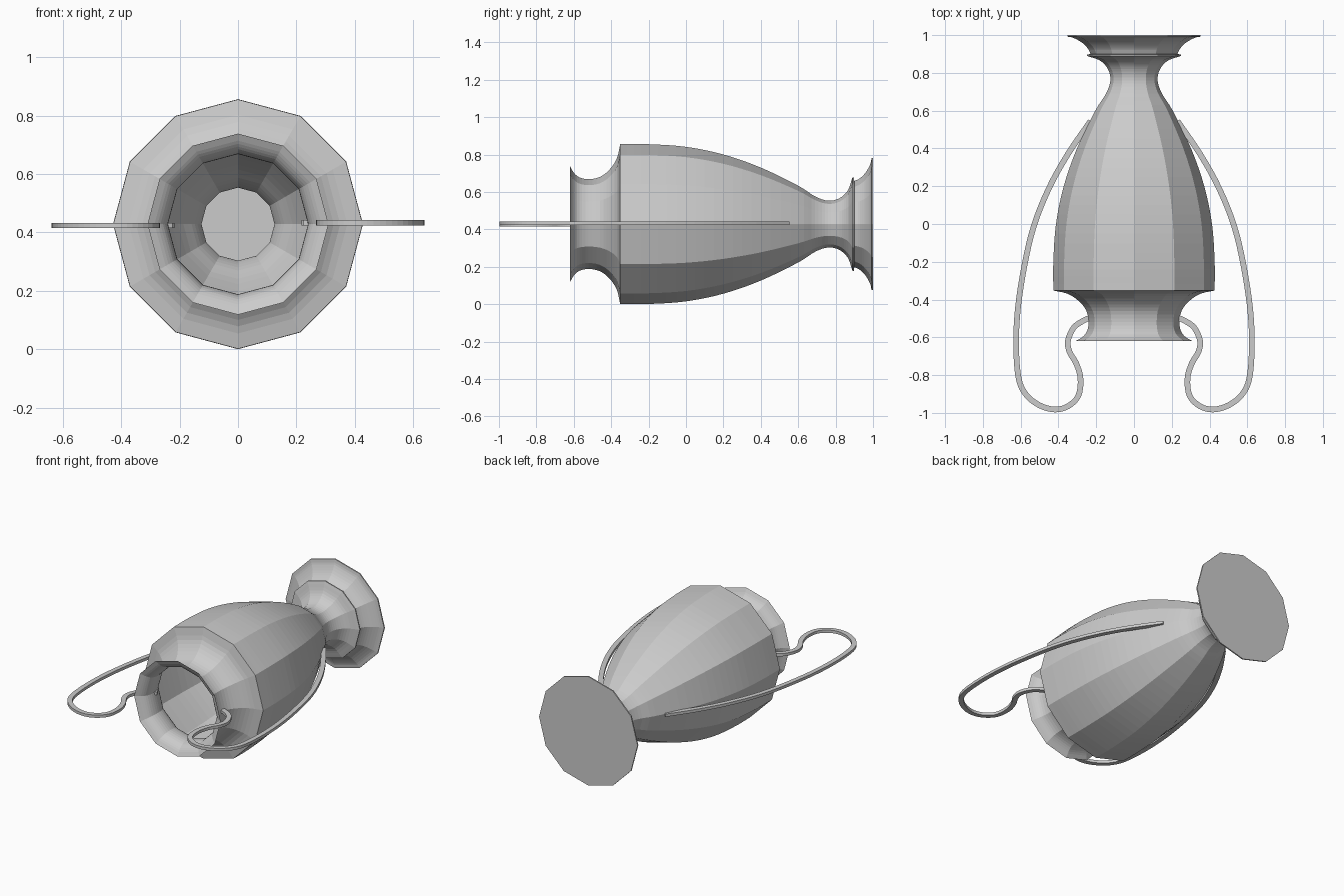
import bpy
import bmesh
import math
from mathutils import Vector

default_cube = bpy.data.objects.get("Cube")
if default_cube:
    bpy.data.objects.remove(default_cube, do_unlink=True)

SIDES = 12
AXIS_HEIGHT = 0.428


def smooth_path(points, steps):
    """Catmull-Rom curve through 2D points, with end points extended."""
    pts = [Vector(p) for p in points]
    pts = [2 * pts[0] - pts[1]] + pts + [2 * pts[-1] - pts[-2]]
    path = []
    for a, b, c, d in zip(pts, pts[1:], pts[2:], pts[3:]):
        for i in range(steps):
            t = i / steps
            path.append(0.5 * (2 * b + (c - a) * t
                               + (2 * a - 5 * b + 4 * c - d) * t ** 2
                               + (3 * b - a - 3 * c + d) * t ** 3))
    path.append(pts[-2])
    return path


def bridge(bm, rings):
    """Join neighbouring vertex rings with quads."""
    for first, second in zip(rings, rings[1:]):
        count = len(first)
        for i in range(count):
            j = (i + 1) % count
            bm.faces.new((first[i], first[j], second[j], second[i]))


def finish(bm, name):
    bmesh.ops.recalc_face_normals(bm, faces=bm.faces)
    mesh = bpy.data.meshes.new(name)
    bm.to_mesh(mesh)
    bm.free()
    obj = bpy.data.objects.new(name, mesh)
    bpy.context.collection.objects.link(obj)
    obj.location.z = AXIS_HEIGHT
    return obj


def lathe(name, profile, close_end=False):
    """Turn a (y, radius) profile around the lengthwise axis."""
    bm = bmesh.new()
    rings = []
    for y, radius in profile:
        angles = [math.tau * i / SIDES for i in range(SIDES)]
        rings.append([bm.verts.new((radius * math.cos(a), y, radius * math.sin(a)))
                      for a in angles])
    bridge(bm, rings)
    if close_end:
        bm.faces.new(rings[-1])
    return finish(bm, name)


def handle(name, path, width, thickness, offset):
    """Sweep a flat rectangular bar along a path in the xy plane."""
    bm = bmesh.new()
    rings = []
    for i, p in enumerate(path):
        along = (path[min(i + 1, len(path) - 1)] - path[max(i - 1, 0)]).normalized()
        side = Vector((-along.y, along.x)) * width / 2
        ring = []
        for s, h in ((-1, -1), (1, -1), (1, 1), (-1, 1)):
            q = p + side * s
            ring.append(bm.verts.new((q.x, q.y, offset + h * thickness / 2)))
        rings.append(ring)
    bridge(bm, rings)
    bm.faces.new(rings[0])
    bm.faces.new(rings[-1])
    return finish(bm, name)


# Open mouth: flared lip, waist and shoulder
mouth = [(-.62, .31), (-.6, .275), (-.57, .25), (-.52, .24), (-.46, .252),
         (-.41, .29), (-.37, .35), (-.352, .427)]
# Tapering body running into the narrow stem and its collar
body = [(-.352, .427), (-.2, .427), (0, .413), (.2, .372), (.4, .302), (.6, .205),
        (.69, .148), (.76, .125), (.82, .138), (.865, .18), (.89, .25)]
# Stepped, flared foot
foot = [(.9, .23), (.93, .245), (.96, .275), (.985, .32), (.992, .353)]

vessel_profile = (smooth_path(mouth, 3)[:-1] + smooth_path(body, 4)
                  + [(.897, .25)] + smooth_path(foot, 3) + [(1, .353)])
lathe("vessel", vessel_profile, close_end=True)

# Looping side handles, the right one turned half a circle about the axis
loop = [(.23, -.495), (.27, -.513), (.32, -.55), (.35, -.62), (.34, -.68),
        (.305, -.74), (.283, -.82), (.295, -.91), (.35, -.965), (.42, -.982),
        (.5, -.96), (.57, -.905), (.61, -.82), (.624, -.65), (.615, -.45),
        (.58, -.22), (.53, -.01), (.45, .19), (.35, .37), (.23, .545)]
path = smooth_path(loop, 4)
left_handle = handle("left_handle", path, .03, .018, .005)
right_handle = left_handle.copy()
right_handle.data = left_handle.data.copy()
right_handle.name = right_handle.data.name = "right_handle"
right_handle.rotation_euler.y = math.pi
bpy.context.collection.objects.link(right_handle)
